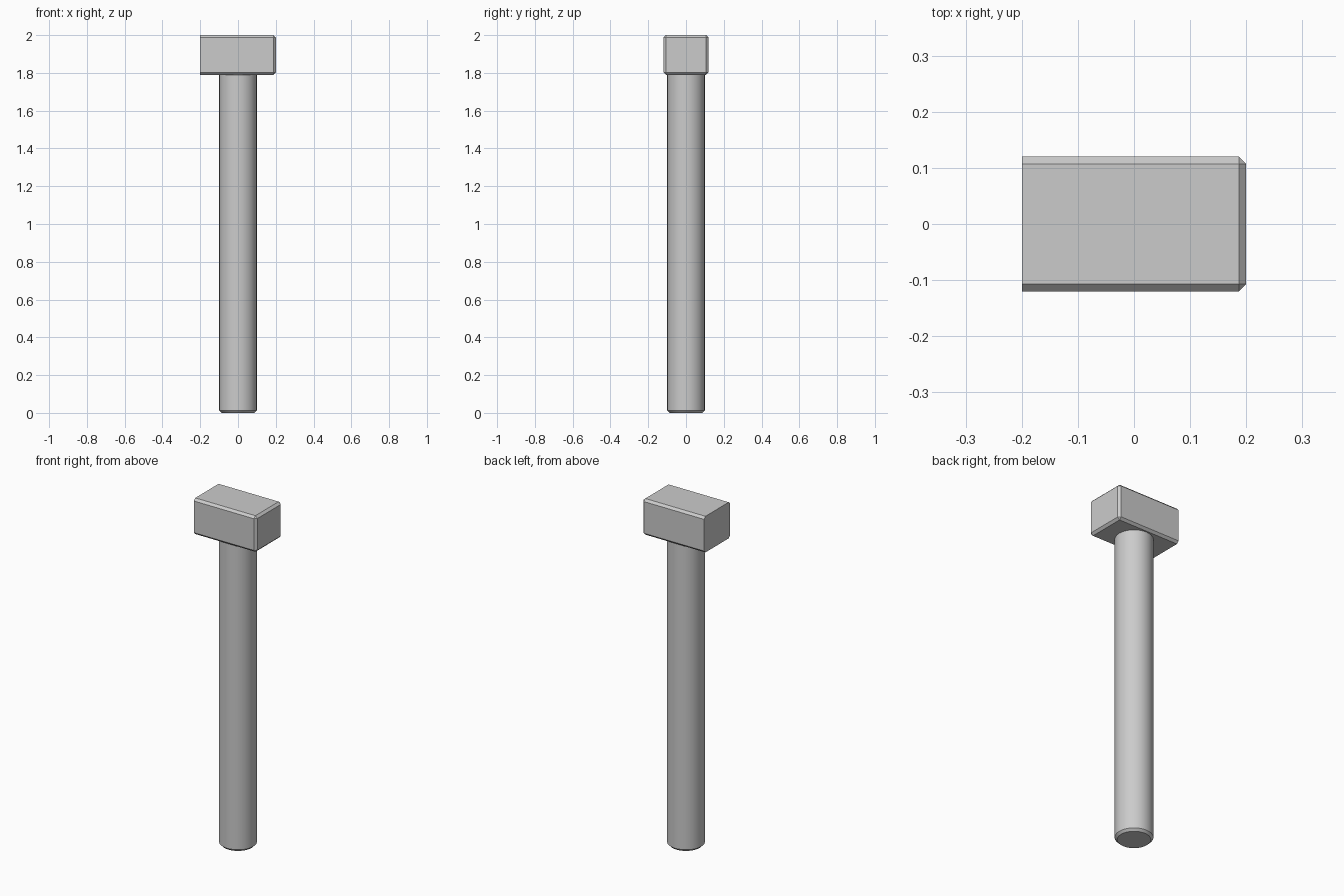
import bpy
import bmesh
from mathutils import Matrix

cube = bpy.data.objects.get("Cube")
if cube:
    bpy.data.objects.remove(cube, do_unlink=True)

steel = bpy.data.materials.new("light_grey_steel")
steel.use_nodes = True
GREY = (0.6, 0.6, 0.6, 1.0)
steel.diffuse_color = GREY
steel.node_tree.nodes["Principled BSDF"].inputs["Base Color"].default_value = GREY

CHAMFER = 0.013
HEAD_BOTTOM = 1.79


def finish(bm, name, smooth=False):
    mesh = bpy.data.meshes.new(name)
    bm.to_mesh(mesh)
    bm.free()
    mesh.materials.append(steel)
    obj = bpy.data.objects.new(name, mesh)
    bpy.context.collection.objects.link(obj)
    if smooth:
        bpy.ops.object.select_all(action='DESELECT')
        obj.select_set(True)
        bpy.context.view_layer.objects.active = obj
        bpy.ops.object.shade_smooth_by_angle(angle=0.52)
    return obj


def chamfer(bm, edges):
    bmesh.ops.bevel(bm, geom=edges, offset=CHAMFER, segments=1,
                    affect='EDGES', profile=0.5)


# Block head: every edge chamfered except those around the flat -x end
height = 2.0 - HEAD_BOTTOM
bm = bmesh.new()
bmesh.ops.create_cube(bm, size=1.0, matrix=Matrix.Translation(
    (0, 0, HEAD_BOTTOM + height / 2)) @ Matrix.Diagonal((0.4, 0.24, height, 1)))
chamfer(bm, [e for e in bm.edges if any(v.co.x > 0 for v in e.verts)])
finish(bm, "head")

# Round shank with a chamfered tip, running slightly into the head
length = HEAD_BOTTOM + 0.01
bm = bmesh.new()
bmesh.ops.create_cone(bm, cap_ends=True, segments=32, radius1=0.1, radius2=0.1,
                      depth=length, matrix=Matrix.Translation((0, 0, length / 2)))
chamfer(bm, [e for e in bm.edges if all(v.co.z < 0.01 for v in e.verts)])
finish(bm, "shank", smooth=True)
